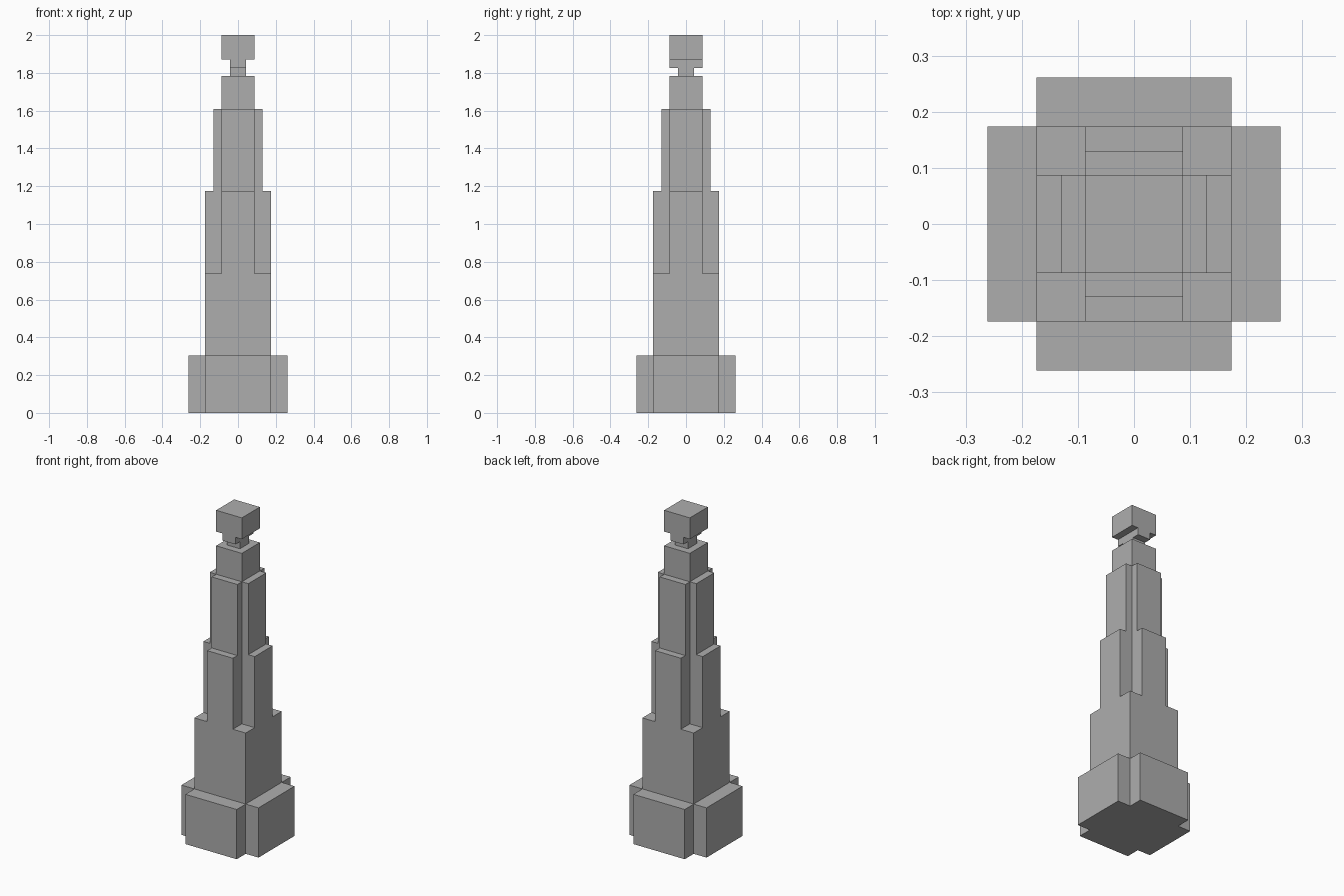
import bpy
import bmesh

cube = bpy.data.objects.get("Cube")
if cube:
    bpy.data.objects.remove(cube, do_unlink=True)

U = 2 / 23  # block size: the tower is 23 blocks tall

stone = bpy.data.materials.new("grey_stone")
stone.use_nodes = True
grey = (0.42, 0.42, 0.42, 1)
stone.diffuse_color = grey
stone.node_tree.nodes["Principled BSDF"].inputs["Base Color"].default_value = grey


def prism(name, outline, bottom, top):
    """Extrude a counter-clockwise outline, given in blocks, from bottom to top."""
    bm = bmesh.new()
    face = bm.faces.new([bm.verts.new((x * U, y * U, bottom * U)) for x, y in outline])
    side = bmesh.ops.extrude_face_region(bm, geom=[face], use_keep_orig=True)
    moved = [v for v in side["geom"] if isinstance(v, bmesh.types.BMVert)]
    bmesh.ops.translate(bm, verts=moved, vec=(0, 0, (top - bottom) * U))
    bmesh.ops.recalc_face_normals(bm, faces=bm.faces)
    mesh = bpy.data.meshes.new(name)
    bm.to_mesh(mesh)
    bm.free()
    mesh.materials.append(stone)
    bpy.context.collection.objects.link(bpy.data.objects.new(name, mesh))


def block(x, y):
    return [(-x, -y), (x, -y), (x, y), (-x, y)]


def cross(reach, arm):
    """Plus-shaped outline: one arm's three corners, turned four times."""
    points = []
    corners = [(arm, -arm), (reach, -arm), (reach, arm)]
    for _ in range(4):
        points += corners
        corners = [(-y, x) for x, y in corners]
    return points


# Stepped tower, from the ground up
prism("base", cross(3, 2), 0, 3.5)
prism("lower_shaft", block(2, 2), 3.5, 8.5)
prism("middle_shaft", cross(2, 1), 8.5, 13.5)
prism("upper_shaft", cross(1.5, 1), 13.5, 18.5)
prism("shaft_top", block(1, 1), 18.5, 20.5)

# Finial: thin neck, crossbar running front to back, and cap
prism("neck", block(0.5, 0.5), 20.5, 21)
prism("crossbar", block(0.5, 1), 21, 21.5)
prism("cap", block(1, 1), 21.5, 23)
